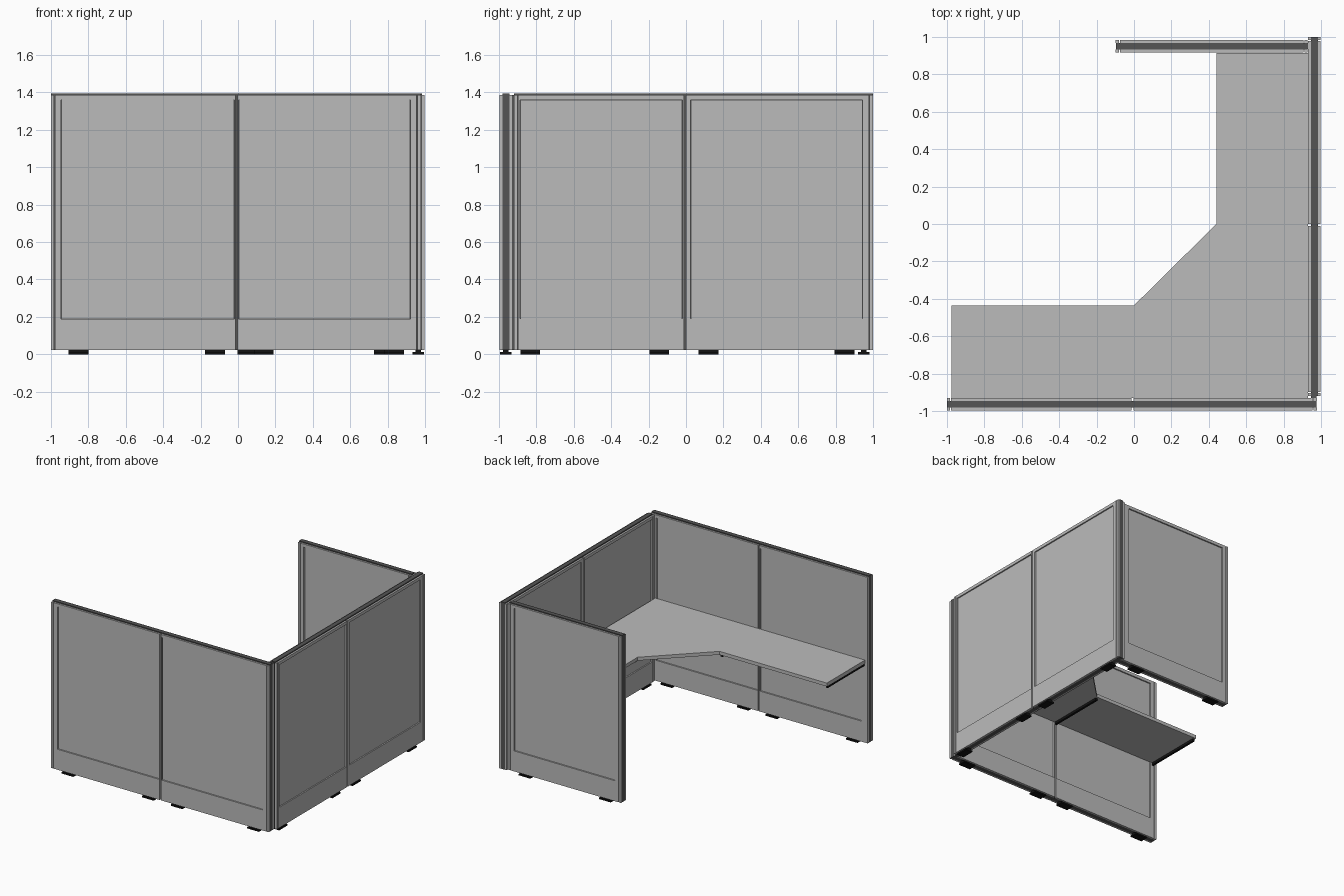
import bpy
import bmesh
from mathutils import Matrix, Vector

if "Cube" in bpy.data.objects:
    bpy.data.objects.remove(bpy.data.objects["Cube"])


def material(name, value):
    mat = bpy.data.materials.new(name)
    mat.use_nodes = True
    colour = (value, value, value, 1)
    mat.diffuse_color = colour
    mat.node_tree.nodes["Principled BSDF"].inputs["Base Color"].default_value = colour
    return mat


LIGHT = material("light grey", 0.5)
DARK = material("dark grey", 0.09)
BLACK = material("black", 0.006)

TOP, BOTTOM = 1.385, 0.022      # side skin height range
CORE, SKIN = 0.018, 0.033       # half thicknesses of core and wall
TILE = 0.025                    # half thickness at the recessed tiles
TILE_LOW, TILE_HIGH = 0.19, 1.36


def finish(name, bm, mat):
    mesh = bpy.data.meshes.new(name)
    bmesh.ops.recalc_face_normals(bm, faces=bm.faces)
    bm.to_mesh(mesh)
    bm.free()
    mesh.materials.append(mat)
    obj = bpy.data.objects.new(name, mesh)
    bpy.context.collection.objects.link(obj)
    return obj


def boxes(name, mat, spans, along_y=False, offset=0):
    """Boxes as (u0, u1, v0, v1, z0, z1): u runs along the wall, v across it."""
    bm = bmesh.new()
    for u0, u1, v0, v1, z0, z1 in spans:
        low, high = Vector((u0, v0 + offset, z0)), Vector((u1, v1 + offset, z1))
        if along_y:
            low, high = low.yxz, high.yxz
        size = high - low
        matrix = Matrix.Translation((low + high) / 2) @ Matrix.Diagonal((*size, 1))
        bmesh.ops.create_cube(bm, size=1, matrix=matrix)
    return finish(name, bm, mat)


def wall(name, start, end, offset, bays, feet, along_y=False):
    """Each bay is (start, end, tile start, tile end)."""
    frame, tiles, base = [], [], []
    trims = [(start, start + 0.018), (end - 0.018, end)]
    for side in (-1, 1):
        def skin(u0, u1, z0, z1, outer=SKIN):
            a, b = sorted((side * CORE, side * outer))
            return (u0, u1, a, b, z0, z1)

        # End trims
        frame += [skin(a, b, BOTTOM, TOP) for a, b in trims]
        for u0, u1, t0, t1 in bays:
            # Kick panel, top rail and uprights around a recessed tile
            frame += [skin(u0, u1, BOTTOM, TILE_LOW),
                      skin(u0, u1, TILE_HIGH, TOP),
                      skin(u0, t0, TILE_LOW, TILE_HIGH),
                      skin(t1, u1, TILE_LOW, TILE_HIGH)]
            tiles.append(skin(t0 + 0.005, t1 - 0.005, TILE_LOW + 0.002,
                              TILE_HIGH - 0.002, TILE))
    # Foot pads with a narrower neck
    for u in feet:
        base += [(u - 0.053, u + 0.053, -0.031, 0.031, 0, 0.012),
                 (u - 0.053, u + 0.053, -0.015, 0.015, 0.012, 0.024)]
    boxes(name + "_frame", LIGHT, frame, along_y, offset)
    boxes(name + "_tiles", LIGHT, tiles, along_y, offset)
    boxes(name + "_core", DARK, [(start + 0.001, end - 0.001, -CORE, CORE,
                                  BOTTOM, TOP + 0.008)], along_y, offset)
    boxes(name + "_feet", BLACK, base, along_y, offset)


# Three partition walls
wall("front_wall", -1.0, 0.977, -0.963,
     [(-0.978, -0.014, -0.945, -0.02), (-0.004, 0.955, 0.003, 0.922)],
     [-0.853, -0.123, 0.138, 0.833])
wall("side_wall", -0.92, 1.0, 0.964,
     [(-0.898, -0.01, -0.888, -0.018), (0.0, 0.978, 0.024, 0.945)],
     [-0.833, -0.143, 0.12, 0.848], along_y=True)
wall("back_wall", -0.098, 0.928, 0.95,
     [(-0.076, 0.906, -0.045, 0.875)], [0.05, 0.78])

# Dark connectors between neighbouring walls
boxes("corner_connectors", DARK, [
    (0.946, 0.974, -0.946, -0.918, BOTTOM, TOP),
    (0.925, 0.947, 0.934, 0.966, BOTTOM, TOP)])

# Corner desk, extruded from its outline
bm = bmesh.new()
outline = [(-0.975, -0.93), (0.93, -0.93), (0.93, 0.915), (0.44, 0.915),
           (0.44, 0.0), (0.0, -0.435), (-0.975, -0.435)]
face = bm.faces.new([bm.verts.new((x, y, 0.672)) for x, y in outline])
top = bmesh.ops.extrude_face_region(bm, geom=[face])["geom"]
bmesh.ops.translate(bm, vec=(0, 0, 0.028),
                    verts=[v for v in top if isinstance(v, bmesh.types.BMVert)])
finish("desk_top", bm, LIGHT)

# Support brackets under the desk
boxes("desk_brackets", BLACK, [
    (-0.972, -0.955, -0.93, -0.45, 0.652, 0.672),
    (-0.018, 0.0, -0.93, -0.45, 0.652, 0.672),
    (0.46, 0.93, -0.014, 0.004, 0.652, 0.672),
    (0.46, 0.93, 0.89, 0.908, 0.652, 0.672)])
